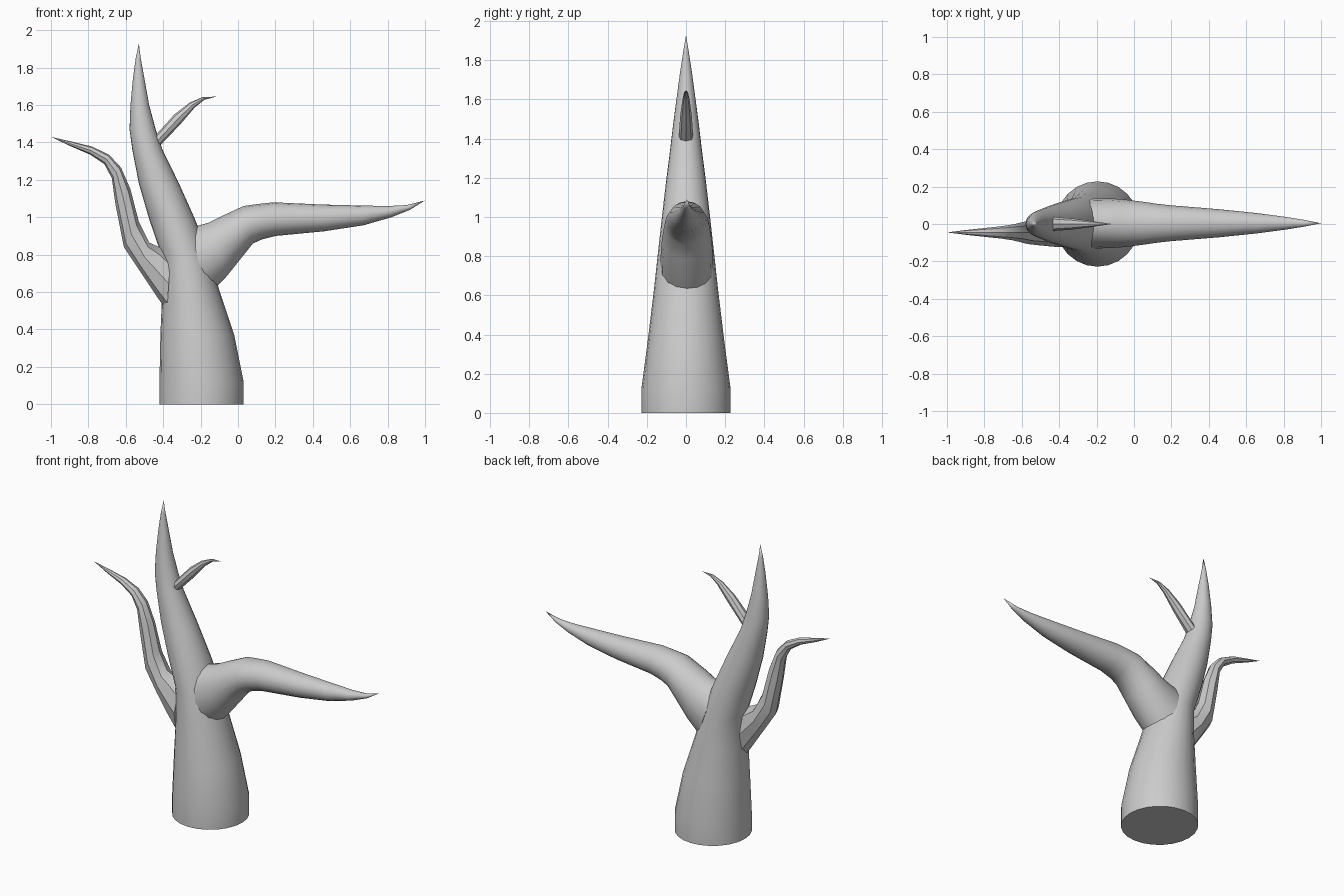
import bpy, bmesh, math
from mathutils import Vector


def limb(name, rings, tip, sides, y=0.0, turn=0.0):
    """Tapered limb: each ring is (xa, za, xb, zb, half_depth), seen from the front."""
    bm = bmesh.new()
    loops = []
    for xa, za, xb, zb, depth in rings:
        a, b = Vector((xa, y, za)), Vector((xb, y, zb))
        mid, half = (a + b) / 2, (b - a) / 2
        loop = []
        for i in range(sides):
            t = 2 * math.pi * (i + turn) / sides
            loop.append(bm.verts.new(mid + half * math.cos(t) + Vector((0, depth * math.sin(t), 0))))
        loops.append(loop)
    bm.faces.new(loops[0])
    for lo, hi in zip(loops, loops[1:]):
        for i in range(sides):
            j = (i + 1) % sides
            bm.faces.new((lo[i], lo[j], hi[j], hi[i]))
    end = bm.verts.new((tip[0], y, tip[1]))
    for i in range(sides):
        bm.faces.new((loops[-1][i], loops[-1][(i + 1) % sides], end))
    bmesh.ops.recalc_face_normals(bm, faces=bm.faces)
    mesh = bpy.data.meshes.new(name)
    bm.to_mesh(mesh)
    bm.free()
    obj = bpy.data.objects.new(name, mesh)
    bpy.context.collection.objects.link(obj)
    bpy.ops.object.select_all(action='DESELECT')
    obj.select_set(True)
    bpy.context.view_layer.objects.active = obj
    bpy.ops.object.shade_smooth_by_angle(angle=math.radians(32))
    return obj


# Trunk, leaning left and tapering to a point
limb("trunk", [
    (-0.42, 0.00, 0.03, 0.00, 0.228),
    (-0.42, 0.12, 0.03, 0.12, 0.228),
    (-0.415, 0.37, -0.02, 0.37, 0.195),
    (-0.405, 0.61, -0.10, 0.61, 0.166),
    (-0.41, 0.80, -0.155, 0.80, 0.145),
    (-0.475, 0.99, -0.23, 0.99, 0.124),
    (-0.53, 1.18, -0.315, 1.18, 0.102),
    (-0.565, 1.36, -0.403, 1.36, 0.079),
    (-0.58, 1.47, -0.44, 1.47, 0.066),
    (-0.575, 1.60, -0.475, 1.60, 0.049),
    (-0.562, 1.74, -0.50, 1.74, 0.030),
    (-0.547, 1.85, -0.52, 1.85, 0.013),
], (-0.53, 1.93), 24)

# Thick right branch
limb("right_branch", [
    (-0.27, 0.94, -0.16, 0.58, 0.135),
    (-0.16, 0.97, -0.06, 0.685, 0.132),
    (-0.10, 1.00, 0.02, 0.785, 0.126),
    (0.03, 1.06, 0.08, 0.86, 0.114),
    (0.10, 1.07, 0.13, 0.882, 0.105),
    (0.19, 1.08, 0.20, 0.90, 0.096),
    (0.45, 1.068, 0.46, 0.925, 0.075),
    (0.65, 1.063, 0.67, 0.957, 0.054),
    (0.80, 1.06, 0.82, 1.00, 0.034),
    (0.90, 1.065, 0.92, 1.04, 0.018),
], (1.0, 1.09), 16, y=0.004)

# Faceted left branch
limb("left_branch", [
    (-0.38, 0.50, -0.36, 0.79, 0.078),
    (-0.43, 0.57, -0.42, 0.84, 0.077),
    (-0.52, 0.705, -0.475, 0.865, 0.07),
    (-0.61, 0.84, -0.53, 0.975, 0.062),
    (-0.655, 1.067, -0.575, 1.15, 0.05),
    (-0.675, 1.21, -0.625, 1.265, 0.042),
    (-0.715, 1.285, -0.69, 1.335, 0.034),
    (-0.79, 1.335, -0.78, 1.378, 0.025),
    (-0.90, 1.382, -0.895, 1.406, 0.013),
], (-1.0, 1.43), 8, y=-0.045)

# Small faceted twig near the top
limb("upper_twig", [
    (-0.455, 1.35, -0.475, 1.40, 0.037),
    (-0.415, 1.385, -0.435, 1.445, 0.037),
    (-0.31, 1.495, -0.34, 1.55, 0.029),
    (-0.23, 1.588, -0.26, 1.612, 0.018),
    (-0.18, 1.628, -0.19, 1.643, 0.010),
], (-0.115, 1.645), 8)
